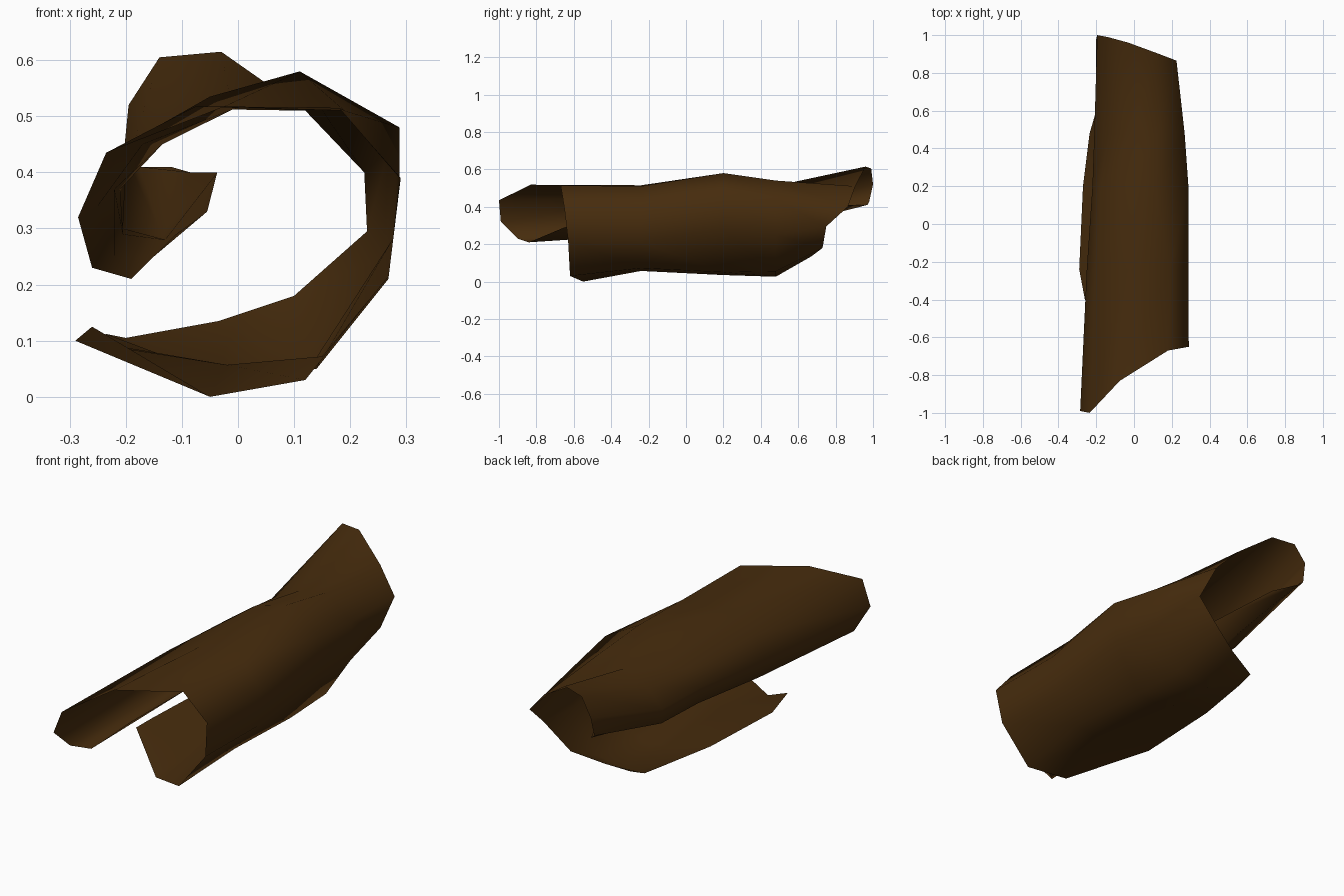
import bpy

# Curled bark: a thin sheet rolled into a loose spiral along y.
# Every section runs from the lower flap, round the right side and top, to the inner curl.
front_edge = [(-.26, -.40, .125), (-.05, -.55, 0), (.12, -.62, .03), (.268, -.63, .215),
              (.29, -.65, .39), (.18, -.67, .515), (-.075, -.83, .518), (-.235, -1.0, .435),
              (-.285, -.99, .32), (-.26, -.90, .23), (-.19, -.84, .21), (-.11, -.65, .29)]
back_edge = [(-.20, .60, .105), (-.035, .67, .135), (.10, .73, .18), (.23, .75, .295),
             (.225, .865, .40), (.12, .905, .51), (-.03, .96, .615), (-.14, .99, .605),
             (-.195, 1.0, .52), (-.20, .98, .43), (-.175, .97, .41), (-.12, .85, .41)]


def section(y, pts):
    """Flat cross-section (x, z) at a given y."""
    return [(x, y, z) for x, z in pts]


near = section(-.24, [(-.29, .10), (-.02, .057), (.15, .072), (.268, .21), (.288, .39), (.19, .51),
                      (-.03, .515), (-.20, .45), (-.25, .34), (-.22, .25), (-.15, .25), (-.055, .33)])
middle = section(.2, [(-.27, .10), (-.03, .035), (.14, .05), (.275, .28), (.288, .48), (.11, .58),
                      (-.05, .535), (-.17, .45), (-.22, .37), (-.205, .29), (-.13, .28), (-.037, .40)])
far = section(.48, [(-.235, .112), (-.04, .026), (.13, .055), (.26, .25), (.268, .44), (.13, .54),
                    (-.01, .512), (-.135, .45), (-.21, .37), (-.205, .30), (-.135, .285), (-.085, .40)])

rows = [front_edge, near, middle, far, back_edge]
n = len(front_edge)
verts = [p for row in rows for p in row]
faces = [(r * n + c, (r + 1) * n + c, (r + 1) * n + c + 1, r * n + c + 1)
         for r in range(len(rows) - 1) for c in range(n - 1)]
# Faces are wound so the normals point out of the roll
faces = [tuple(reversed(f)) for f in faces]

mesh = bpy.data.meshes.new("curled_bark")
mesh.from_pydata(verts, [], faces)
for p in mesh.polygons:
    p.use_smooth = True

brown = bpy.data.materials.new("dark bark brown")
brown.diffuse_color = (.062, .025, .004, 1)
mesh.materials.append(brown)

bark = bpy.data.objects.new("curled_bark", mesh)
bpy.context.collection.objects.link(bark)
